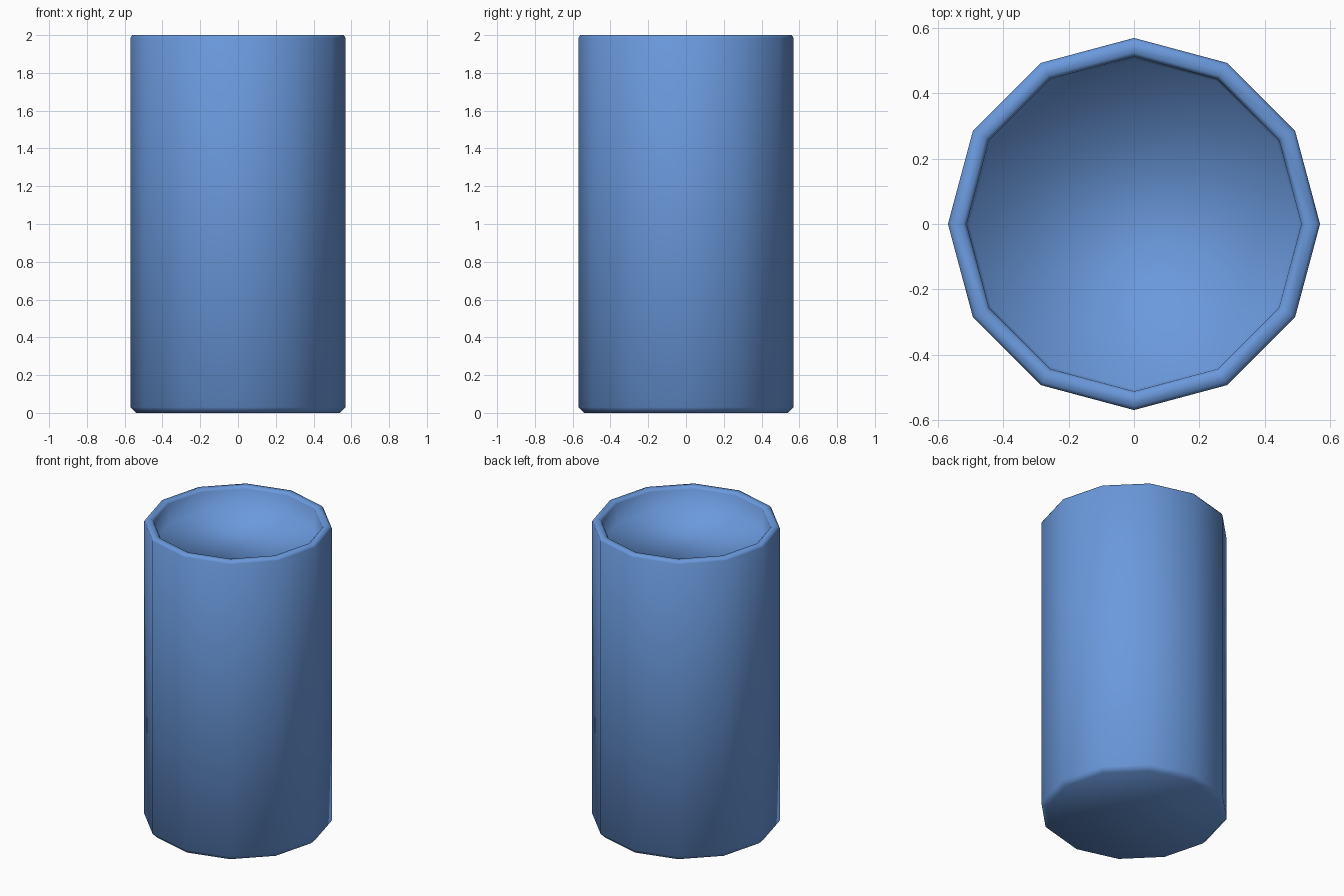
import bpy, bmesh
from math import cos, sin, tau

if "Cube" in bpy.data.objects:
    bpy.data.objects.remove(bpy.data.objects["Cube"])

SIDES = 12

def material(name, color):
    m = bpy.data.materials.new(name)
    m.diffuse_color = color
    m.use_nodes = True
    m.node_tree.nodes["Principled BSDF"].inputs["Base Color"].default_value = m.diffuse_color
    return m

def lathe(name, profile, mat):
    """Revolve (radius, z) rings into a capped 12-sided solid, smooth shaded."""
    bm = bmesh.new()
    rings = [[bm.verts.new((r * cos(tau * i / SIDES), r * sin(tau * i / SIDES), z))
              for i in range(SIDES)] for r, z in profile]
    for a, b in zip(rings, rings[1:]):
        for i in range(SIDES):
            j = (i + 1) % SIDES
            bm.faces.new((a[i], a[j], b[j], b[i]))
    bm.faces.new(rings[0][::-1])
    bm.faces.new(rings[-1])
    for f in bm.faces:
        f.smooth = True
    mesh = bpy.data.meshes.new(name)
    bm.to_mesh(mesh)
    bm.free()
    mesh.materials.append(mat)
    obj = bpy.data.objects.new(name, mesh)
    bpy.context.collection.objects.link(obj)
    return obj

blue = material("blue", (0.145, 0.32, 0.72, 1))

# Tumbler: chamfered base, straight wall, bevelled rim, recessed top
lathe("tumbler", [(0.54, 0), (0.57, 0.03), (0.57, 1.985), (0.56, 2.0),
                  (0.525, 2.0), (0.513, 1.985), (0.505, 1.86)], blue)
